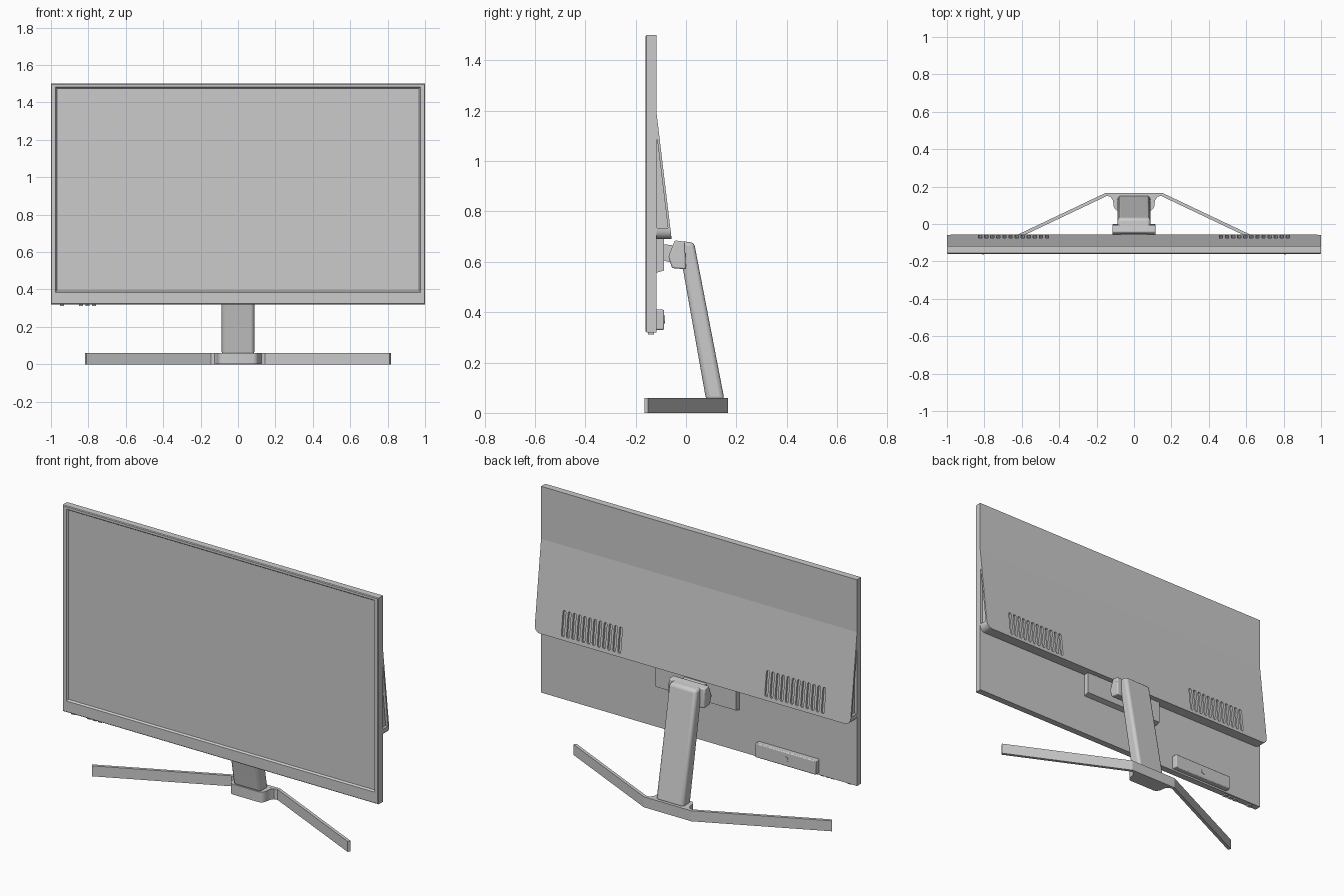
import bpy
import bmesh
import math
from mathutils import Vector

if "Cube" in bpy.data.objects:
    bpy.data.objects.remove(bpy.data.objects["Cube"], do_unlink=True)

GREY = (0.6, 0.6, 0.6, 1.0)
plastic = bpy.data.materials.new("grey_plastic")
plastic.use_nodes = True
plastic.diffuse_color = GREY
plastic.node_tree.nodes["Principled BSDF"].inputs["Base Color"].default_value = GREY


def finish(name, bm):
    """Turn a bmesh into a named object with the shared material."""
    bmesh.ops.recalc_face_normals(bm, faces=bm.faces)
    mesh = bpy.data.meshes.new(name)
    bm.to_mesh(mesh)
    bm.free()
    mesh.materials.append(plastic)
    obj = bpy.data.objects.new(name, mesh)
    bpy.context.collection.objects.link(obj)
    return obj


def loft(bm, loops):
    """Skin between matching closed loops and cap both ends."""
    rings = [[bm.verts.new(p) for p in loop] for loop in loops]
    for a, b in zip(rings, rings[1:]):
        for i in range(len(a)):
            j = (i + 1) % len(a)
            bm.faces.new((a[i], a[j], b[j], b[i]))
    bm.faces.new(rings[0])
    bm.faces.new(rings[-1])


def side_prism(bm, profile, x0, x1):
    """Extrude a (y, z) profile along x."""
    loft(bm, [[(x, y, z) for y, z in profile] for x in (x0, x1)])


def box(bm, x0, x1, y0, y1, z0, z1):
    side_prism(bm, [(y0, z0), (y1, z0), (y1, z1), (y0, z1)], x0, x1)


def smooth(obj):
    bpy.ops.object.select_all(action="DESELECT")
    obj.select_set(True)
    bpy.context.view_layer.objects.active = obj
    bpy.ops.object.shade_smooth_by_angle(angle=math.radians(35))


def round_edges(obj, width, segments=3):
    mod = obj.modifiers.new("round", "BEVEL")
    mod.width = width
    mod.segments = segments
    mod.limit_method = "ANGLE"
    smooth(obj)


def cut(obj, cutter):
    mod = obj.modifiers.new("cut", "BOOLEAN")
    mod.operation = "DIFFERENCE"
    mod.solver = "EXACT"
    mod.object = cutter
    cutter.hide_render = True
    cutter.hide_viewport = True
    cutter.display_type = "WIRE"


BACK, FRONT = -0.118, -0.16


# Display panel with raised bezel and recessed screen
def rect(x, z0, z1, y):
    return [(-x, y, z0), (x, y, z0), (x, y, z1), (-x, y, z1)]


bm = bmesh.new()
loft(bm, [rect(1, 0.32, 1.5, BACK), rect(1, 0.32, 1.5, FRONT + 0.004),
          rect(0.996, 0.324, 1.496, FRONT), rect(0.975, 0.385, 1.482, FRONT),
          rect(0.968, 0.392, 1.475, FRONT + 0.01)])
finish("display_panel", bm)

# Sloping rear housing with rounded lower corners
bm = bmesh.new()
side_prism(bm, [(BACK, 1.2), (-0.057, 0.69), (BACK, 0.69)], -1, 1)
corners = [e for e in bm.edges
           if all(abs(v.co.z - 0.69) < 0.001 for v in e.verts)
           and abs(e.verts[0].co.x - e.verts[1].co.x) < 0.001]
bmesh.ops.bevel(bm, geom=corners, offset=0.035, segments=5,
                profile=0.5, affect="EDGES")
housing = finish("rear_housing", bm)

# Vent slots and shallow end recesses cut into the housing
bm = bmesh.new()
slope = math.atan2(0.061, 0.51)
down = Vector((0, math.sin(slope), -math.cos(slope)))
out = Vector((0, math.cos(slope), math.sin(slope)))
top = Vector((0, BACK, 1.2))
for side in (-1, 1):
    for i in range(12):
        x = side * (0.465 + i * 0.0325)
        loops = []
        for depth in (-0.012, 0.02):
            loop = []
            for end, start in ((0.358, 0), (0.485, math.pi)):
                for k in range(5):
                    a = start + math.pi * k / 4
                    p = top + down * (end - 0.009 * math.sin(a)) + out * depth
                    p.x = x + 0.009 * math.cos(a)
                    loop.append(p)
            loops.append(loop)
        loft(bm, loops)
    side_prism(bm, [(BACK + 0.002, 1.1), (-0.072, 0.735), (BACK + 0.002, 0.735)],
               side * 0.985, side * 1.02)
bmesh.ops.recalc_face_normals(bm, faces=bm.faces)
cut(housing, finish("housing_cutter", bm))
smooth(housing)

# Mounting plate under the housing
bm = bmesh.new()
side_prism(bm, [(BACK - 0.005, 0.555), (-0.087, 0.565), (-0.087, 0.7),
                (BACK - 0.005, 0.7)], -0.255, 0.255)
finish("mounting_plate", bm)

# Tilt hinge
bm = bmesh.new()
side_prism(bm, [(-0.09, 0.605), (-0.05, 0.595), (-0.05, 0.665), (-0.09, 0.67)],
           -0.07, 0.07)
finish("hinge_neck", bm)
bm = bmesh.new()
side_prism(bm, [(-0.07, 0.62), (-0.055, 0.575), (0.0, 0.57), (-0.005, 0.68),
                (-0.045, 0.685)], -0.115, 0.115)
round_edges(finish("hinge_block", bm), 0.006, 2)

# Leaning stand arm
bm = bmesh.new()
side_prism(bm, [(-0.04, 0.683), (0.032, 0.677), (0.153, 0.05), (0.08, 0.05),
                (-0.012, 0.57)], -0.087, 0.087)
round_edges(finish("stand_arm", bm), 0.016)

# Spread base legs, one mirrored outline
half = [(0.0, 0.167), (0.15, 0.167), (0.818, -0.15), (0.809, -0.165),
        (0.145, 0.15), (0.12, 0.145), (0.0, 0.145)]
outline = half + [(-x, y) for x, y in reversed(half[1:-1])]
bm = bmesh.new()
loft(bm, [[(x, y, z) for x, y in outline] for z in (0, 0.06)])
finish("base_legs", bm)

# Rounded foot block below the arm
bm = bmesh.new()
foot = [(0.15, 0.155), (0.125, 0.145), (0.112, 0.125)]
for k in range(5):
    a = math.pi / 2 * k / 4
    foot.append((0.08 + 0.03 * math.cos(a), 0.105 - 0.035 * math.sin(a)))
foot += [(-x, y) for x, y in reversed(foot)]
loft(bm, [[(x, y, z) for x, y in foot] for z in (0.0005, 0.0595)])
smooth(finish("base_foot", bm))

# Control box on the back with a round button
bm = bmesh.new()
box(bm, -0.76, -0.375, BACK - 0.005, -0.087, 0.33, 0.41)
round_edges(finish("rear_control_box", bm), 0.005, 2)
bm = bmesh.new()
ring = [(0.016 * math.cos(math.tau * k / 16), 0.016 * math.sin(math.tau * k / 16))
        for k in range(16)]
loft(bm, [[(-0.57 + u, y, 0.37 + v) for u, v in ring] for y in (-0.09, -0.084)])
smooth(finish("rear_button", bm))

# Buttons under the lower bezel
bm = bmesh.new()
for x in (-0.94, -0.84, -0.805, -0.77):
    box(bm, x - 0.011, x + 0.011, -0.15, -0.128, 0.312, 0.322)
finish("bezel_buttons", bm)
